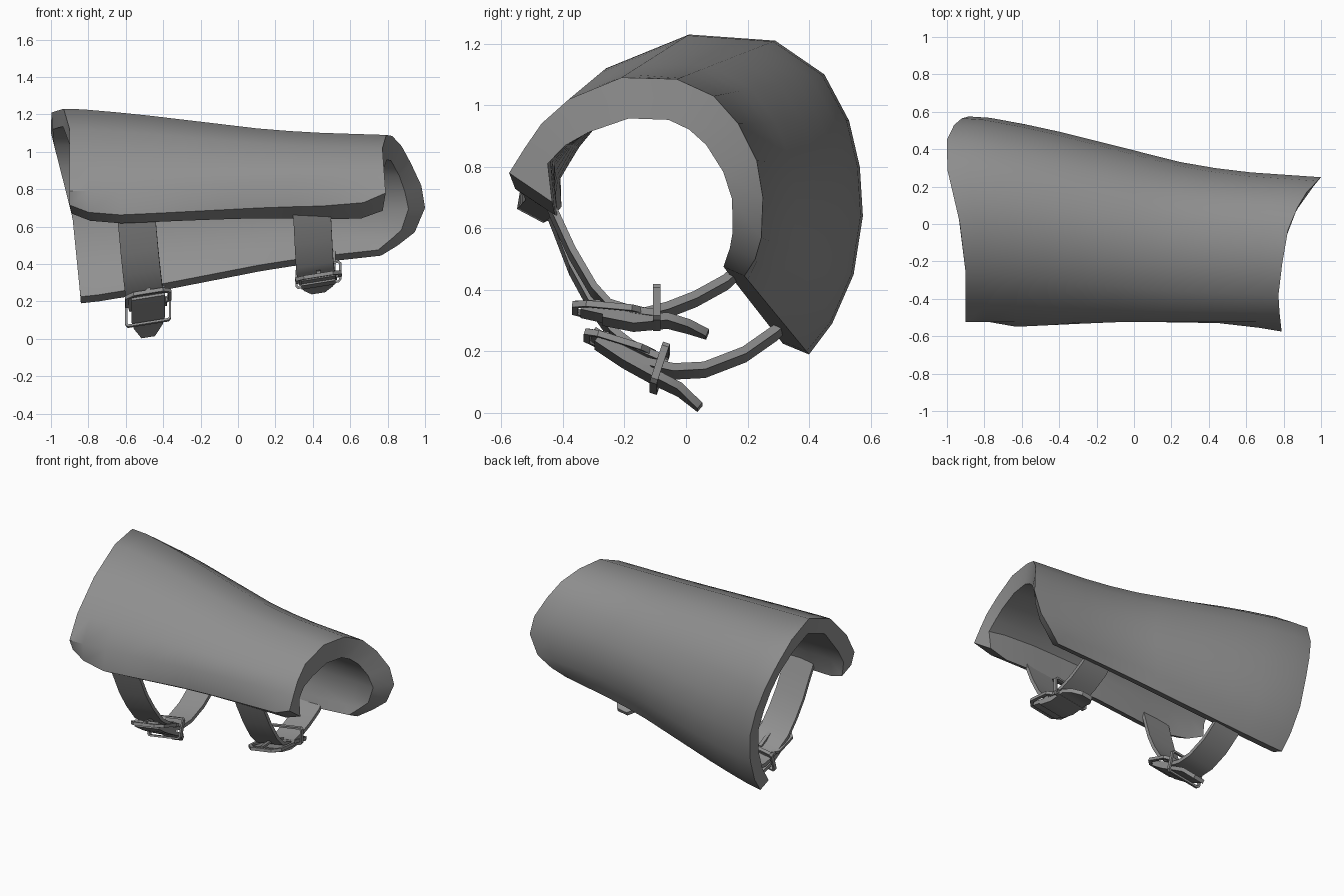
import bpy, bmesh, math
from mathutils import Vector

if "Cube" in bpy.data.objects:
    bpy.data.objects.remove(bpy.data.objects["Cube"])

gray = bpy.data.materials.new("worn gray")
gray.diffuse_color = (0.28, 0.28, 0.28, 1)
gray.use_nodes = True
gray.node_tree.nodes["Principled BSDF"].inputs["Base Color"].default_value = gray.diffuse_color


def interp(table, v):
    if v <= table[0][0]:
        return table[0][1]
    for (a, p), (b, q) in zip(table, table[1:]):
        if v <= b:
            return p + (q - p) * (v - a) / (b - a)
    return table[-1][1]


def finish(name, bm, smooth=None):
    bmesh.ops.recalc_face_normals(bm, faces=bm.faces)
    me = bpy.data.meshes.new(name)
    bm.to_mesh(me)
    bm.free()
    ob = bpy.data.objects.new(name, me)
    bpy.context.collection.objects.link(ob)
    me.materials.append(gray)
    if smooth:
        bpy.ops.object.select_all(action='DESELECT')
        ob.select_set(True)
        bpy.context.view_layer.objects.active = ob
        bpy.ops.object.shade_smooth_by_angle(angle=math.radians(smooth))
    return ob


def normals(pts):
    """Left-hand unit normals of an open 2D path."""
    out = []
    for i in range(len(pts)):
        d = pts[min(i + 1, len(pts) - 1)] - pts[max(i - 1, 0)]
        out.append(Vector((-d.y, d.x)).normalized())
    return out


# Guard shell: open cross-sections (y, z) at the wide and narrow ends
WIDE = [(-.55, .655), (-.525, .79), (-.44, .94), (-.26, 1.12), (.01, 1.23), (.29, 1.21), (.45, 1.10),
        (.53, .95), (.565, .80), (.575, .64), (.545, .45), (.475, .29), (.40, .19)]
NARROW = [(-.545, .715), (-.525, .86), (-.47, .94), (-.38, 1.02), (-.21, 1.09), (-.03, 1.085), (.09, 1.03),
          (.17, .94), (.23, .82), (.25, .70), (.245, .57), (.225, .50), (.19, .445)]
# wall thickness along the profile at each end
WALL_WIDE = [(0, .12), (2, .12), (3, .10), (4, .095), (12, .09)]
WALL_NARROW = [(1, .09), (2, .105), (3, .125), (4, .135), (6, .135), (8, .115), (9, .10), (12, .085)]
BLEND = [(0, 1), (.08, .97), (.25, .76), (.47, .44), (.6, .25), (.7, .15), (.8, .08), (1, 0)]
STATIONS = [0, .06, .16, .26, .37, .48, .54, .6, .7, .8, .93, 1]
# front lower edge: rise and sideways shift toward the corners
EDGE_Z = [(0, .06), (.06, .02), (.16, 0), (.82, 0), (.93, .015), (1, .065)]
EDGE_Y = [(0, .06), (.06, .03), (.16, 0), (.5, .025), (.82, .015), (.93, -.01), (1, -.03)]


def wide_x(y, z):
    a = interp([(-.5, -.9), (-.2, -.9), (0, -.93), (.3, -1), (.45, -1), (.54, -.97), (.58, -.89)], y)
    return max(a, interp([(.2, -.84), (.65, -.885), (1.1, -1)], z))


def narrow_x(y, z):
    a = interp([(-.58, .79), (-.4, .77), (-.15, .8), (0, .83), (.1, .88), (.18, .93), (.25, 1)], y)
    return a - (max(0, .62 - z) * 1.0 if y > 0 else 0)


def section(u, inner):
    f = interp(BLEND, u)
    pts = []
    for k, (w, n) in enumerate(zip(WIDE, NARROW)):
        g = (f + 1 - u) / 2 if k == len(WIDE) - 1 else f
        pts.append(Vector(w).lerp(Vector(n), 1 - g))
    pts[0] += Vector((interp(EDGE_Y, u), interp(EDGE_Z, u)))
    if inner:
        ns = normals(pts)
        front = pts[0] + Vector((.085, -.045)).lerp(Vector((.14, -.095)), u ** 3)
        back = pts[-1] + Vector((-.085, .035)).lerp(Vector((-.068, .03)), u)
        pts = [front] + [pts[k] - ns[k] * (interp(WALL_WIDE, k) * f + interp(WALL_NARROW, k) * (1 - f))
                         for k in range(1, len(pts) - 1)] + [back]
    return pts


bm = bmesh.new()
sheets = []
for inner in (False, True):
    ends = [section(0, inner), section(1, inner)]
    grid = []
    for u in STATIONS:
        row = []
        for k, p in enumerate(section(u, inner)):
            xa, xb = wide_x(*ends[0][k]), narrow_x(*ends[1][k])
            row.append(bm.verts.new((xa + (xb - xa) * u, p.x, p.y)))
        grid.append(row)
    for r, s in zip(grid, grid[1:]):
        for k in range(len(r) - 1):
            bm.faces.new((r[k], r[k + 1], s[k + 1], s[k]))
    sheets.append(grid)


def border(g):
    return g[0] + [r[-1] for r in g[1:-1]] + g[-1][::-1] + [r[0] for r in g[-2:0:-1]]


bo, bi = border(sheets[0]), border(sheets[1])
for k in range(len(bo)):
    j = (k + 1) % len(bo)
    bm.faces.new((bo[k], bo[j], bi[j], bi[k]))
finish("guard_shell", bm, 38)


# Straps: flat bands swept along a (y, z) path, leaning up toward +x
TILT = .16


def band(name, path, x0, x1, width, thick, tip=()):
    pts = [Vector(p) for p in path]
    bm = bmesh.new()
    rings = []
    n_pts = len(pts)
    for i, (p, n) in enumerate(zip(pts, normals(pts))):
        x = x0 + (x1 - x0) * i / (n_pts - 1)
        left = n_pts - 1 - i
        w = width / 2 * (tip[left] if left < len(tip) else 1)
        rings.append([bm.verts.new((x + sx * w, p.x + n.x * sn * thick / 2,
                                    p.y + n.y * sn * thick / 2 + TILT * sx * w))
                      for sx, sn in ((-1, -1), (1, -1), (1, 1), (-1, 1))])
    for a, b in zip(rings, rings[1:]):
        for k in range(4):
            bm.faces.new((a[k], a[(k + 1) % 4], b[(k + 1) % 4], b[k]))
    bm.faces.new(rings[0])
    bm.faces.new(rings[-1])
    return finish(name, bm, 30)


# Closed metal loops: wire along a ring of points in the plane of u and v
def wire_loop(name, center, u, v, pts, r, depth):
    c, u, v = Vector(center), Vector(u).normalized(), Vector(v).normalized()
    w = u.cross(v)
    bm = bmesh.new()
    rings = []
    for i, (a, b) in enumerate(pts):
        p = Vector((a, b))
        d1 = (p - Vector(pts[i - 1])).normalized()
        d2 = (Vector(pts[(i + 1) % len(pts)]) - p).normalized()
        m = Vector((d1.y + d2.y, -d1.x - d2.x)).normalized()
        m = m / max(.5, m.dot(Vector((d1.y, -d1.x))))
        rings.append([bm.verts.new(c + u * (a + m.x * s * r) + v * (b + m.y * s * r) + w * t * depth)
                      for s, t in ((-1, -1), (1, -1), (1, 1), (-1, 1))])
    for i, a in enumerate(rings):
        b = rings[(i + 1) % len(rings)]
        for k in range(4):
            bm.faces.new((a[k], a[(k + 1) % 4], b[(k + 1) % 4], b[k]))
    return finish(name, bm)


def rounded(hw, hl, c):
    return [(hw, -hl + c), (hw, hl - c), (hw - c, hl), (c - hw, hl),
            (-hw, hl - c), (-hw, c - hl), (c - hw, -hl), (hw - c, -hl)]


def fastening(label, front, back, tongue, xs, frame, keeper):
    x0, x1 = xs
    band("front_strap_" + label, front, x0, x1, .20, .022)
    band("back_strap_" + label, back, x1, x1, .18, .025)
    band("strap_tongue_" + label, tongue, x1, x1, .18, .025, (.4, .85))
    # buckle frame, pin and keeper loop
    (ya, za), (yb, zb) = frame
    length = Vector((0, yb - ya, zb - za))
    wire_loop("buckle_frame_" + label, (x1, (ya + yb) / 2, (za + zb) / 2), (1, 0, TILT), length,
              rounded(.115, length.length / 2, .04), .01, .01)
    band("buckle_pin_" + label, [(ya, za + .015), ((ya + yb) / 2, (za + zb) / 2 + .03), (yb, zb + .01)],
         x1, x1, .022, .016)
    (yc, zc), (yd, zd) = keeper
    up = Vector((0, yd - yc, zd - zc))
    wire_loop("keeper_loop_" + label, (x1, (yc + yd) / 2, (zc + zd) / 2), (1, 0, TILT), up,
              rounded(.118, up.length / 2, .01), .006, .012)


fastening("wide_end",
          [(-.46, .70), (-.42, .60), (-.37, .47), (-.31, .36), (-.24, .26), (-.17, .205), (-.09, .17)],
          [(.36, .33), (.29, .26), (.19, .19), (.06, .14), (-.04, .135), (-.13, .155), (-.22, .20), (-.30, .255)],
          [(-.29, .23), (-.2, .17), (-.1, .115), (-.02, .075), (.045, .018)],
          (-.55, -.48), ((-.32, .25), (-.11, .185)), ((-.105, .085), (-.065, .205)))
fastening("narrow_end",
          [(-.46, .73), (-.43, .65), (-.37, .52), (-.30, .40), (-.25, .345), (-.17, .32), (-.09, .31)],
          [(.21, .50), (.13, .425), (.03, .37), (-.06, .335), (-.14, .315), (-.25, .315), (-.34, .335)],
          [(-.27, .31), (-.17, .29), (-.06, .30), (.01, .28), (.07, .255)],
          (.39, .43), ((-.36, .34), (-.14, .32)), ((-.095, .29), (-.095, .395)))
